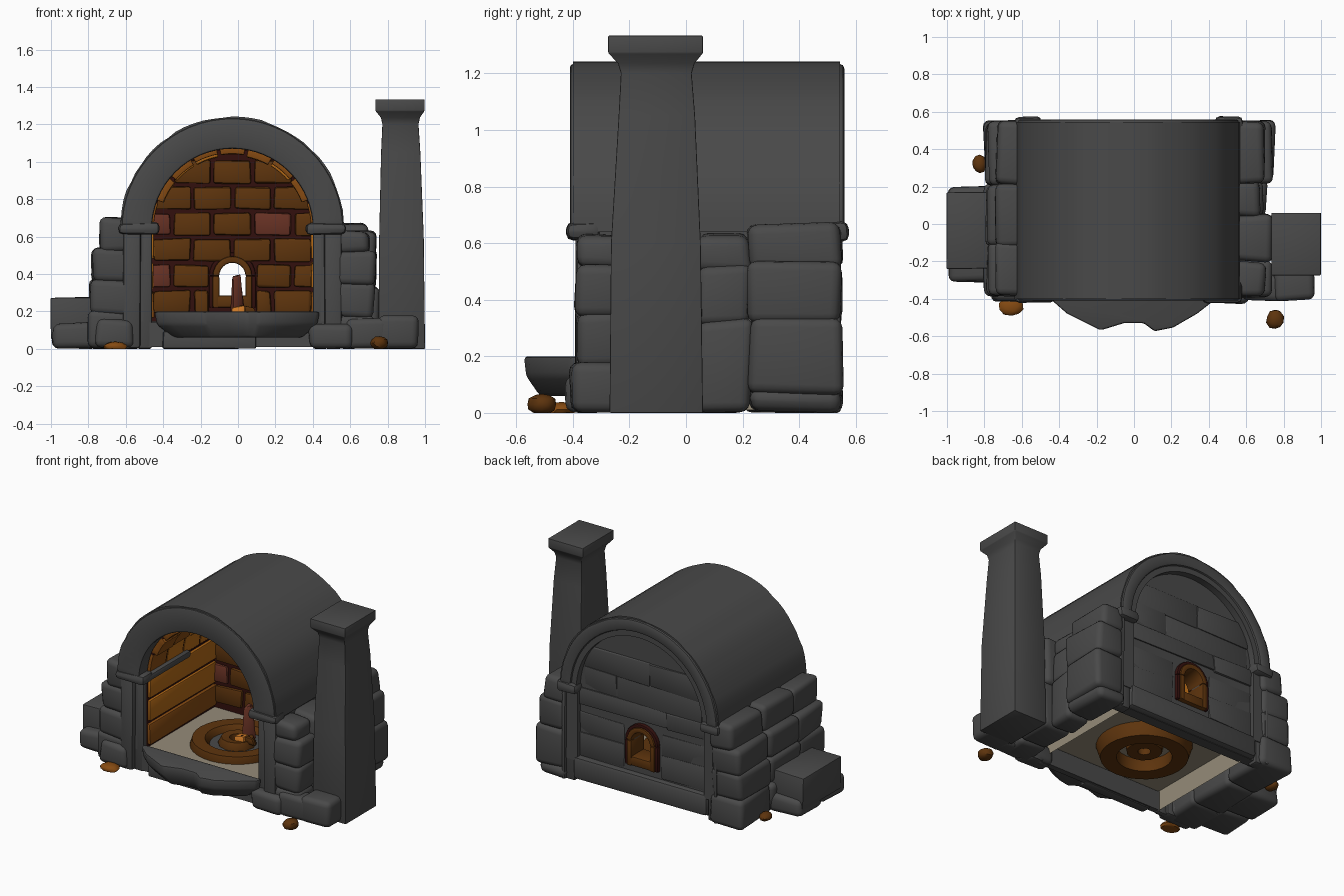
import bpy, bmesh, math, random
from mathutils import Vector

if "Cube" in bpy.data.objects:
    bpy.data.objects.remove(bpy.data.objects["Cube"])

random.seed(4)
CX, CZ, R = -0.03, 0.64, 0.60          # vault axis and outer radius
FZ = 0.145                             # hearth floor height


def mat(name, r, g, b):
    m = bpy.data.materials.new(name)
    m.diffuse_color = (r, g, b, 1)
    m.use_nodes = True
    m.node_tree.nodes["Principled BSDF"].inputs["Base Color"].default_value = m.diffuse_color
    return m


GRAY = mat("dark_stone", 0.067, 0.067, 0.067)
BROWN = mat("brown_brick", 0.11, 0.034, 0.004)
RED = mat("red_brick", 0.14, 0.032, 0.018)
MORTAR = mat("dark_red_mortar", 0.032, 0.005, 0.004)
AMBER = mat("amber_brick", 0.24, 0.07, 0.006)
ORANGE = mat("orange_brick", 0.45, 0.14, 0.008)
BEIGE = mat("beige_floor", 0.30, 0.26, 0.19)
EMBER = mat("ember", 0.6, 0.19, 0.02)


def make(me_name, bm, m):
    me = bpy.data.meshes.new(me_name)
    bm.to_mesh(me)
    bm.free()
    me.materials.append(m)
    ob = bpy.data.objects.new(me_name, me)
    bpy.context.collection.objects.link(ob)
    return ob


def finish(bm, name, m, bevel=0, seg=2):
    bmesh.ops.recalc_face_normals(bm, faces=bm.faces)
    if bevel:
        edges = [e for e in bm.edges if e.calc_face_angle(0) > 0.5]
        bmesh.ops.bevel(bm, geom=edges, offset=bevel, segments=seg, profile=0.5,
                        affect='EDGES', clamp_overlap=True)
    return make(name, bm, m)


def box(name, m, x0, x1, y0, y1, z0, z1, bevel=0, jit=0, seg=2):
    bm = bmesh.new()
    bmesh.ops.create_cube(bm, size=1)
    for v in bm.verts:
        v.co = Vector(((x0, x1)[v.co.x > 0], (y0, y1)[v.co.y > 0], (z0, z1)[v.co.z > 0]))
        v.co += Vector([random.uniform(-jit, jit) for _ in range(3)])
        v.co.z = max(v.co.z, 0)
    return finish(bm, name, m, bevel, seg)


def stone(name, *b):
    return box(name, GRAY, *b, bevel=0.035, jit=0.012, seg=3)


def loft(name, m, rings, bevel=0):
    """Join equal-length closed rings of points, capping both ends."""
    bm = bmesh.new()
    vs = [[bm.verts.new(p) for p in ring] for ring in rings]
    n = len(vs[0])
    for a, b in zip(vs, vs[1:]):
        for i in range(n):
            bm.faces.new((a[i], a[(i + 1) % n], b[(i + 1) % n], b[i]))
    bm.faces.new(vs[0])
    bm.faces.new(vs[-1])
    return finish(bm, name, m, bevel)


def arch(name, m, r0, r1, y0, y1, a0=0, a1=180, n=32, cx=CX, cz=CZ, bevel=0, wob=0):
    """Curved bar of rectangular section around the y axis."""
    rings = []
    for i in range(n + 1):
        a = math.radians(a0 + (a1 - a0) * i / n)
        w = random.uniform(-wob, wob)
        rings.append([(cx + r * math.cos(a), y, cz + r * math.sin(a))
                      for r, y in ((r0, y0), (r1 + w, y0), (r1 + w, y1), (r0, y1))])
    return loft(name, m, rings, bevel)


def arched_prism(name, m, cx, half, z0, zc, y0, y1):
    prof = [(cx - half, z0), (cx + half, z0)]
    prof += [(cx + half * math.cos(math.pi * i / 24), zc + half * math.sin(math.pi * i / 24))
             for i in range(25)]
    return loft(name, m, [[(x, y, z) for x, z in prof] for y in (y0, y1)])


# Vault shell with rims front and back
arch("vault_shell", GRAY, 0.475, R, -0.40, 0.545, n=36, wob=0.004)
arch("front_arch_rim", GRAY, 0.43, R - 0.007, -0.41, -0.31, bevel=0.012)
arch("back_arch_rim", GRAY, 0.51, R - 0.007, 0.45, 0.56, bevel=0.018, wob=0.002)

# Back wall with a window cut through
cutter = arched_prism("window_cutter", MORTAR, CX, 0.072, 0.28, 0.39, 0.2, 0.8)
cutter.hide_render = True
cutter.hide_viewport = True
for nm, m, y0, y1, z0 in (("back_wall", GRAY, 0.43, 0.50, 0.02), ("back_mortar", MORTAR, 0.42, 0.429, FZ)):
    w = arched_prism(nm, m, CX, 0.54, z0, CZ, y0, y1)
    mod = w.modifiers.new("window", 'BOOLEAN')
    mod.operation, mod.object, mod.solver = 'DIFFERENCE', cutter, 'EXACT'

# Window surround, brown inside with a dark red outer border
for nm, m, r0, r1, y0, y1 in (("window", BROWN, 0.07, 0.105, 0.39, 0.535),
                              ("window_border", MORTAR, 0.10, 0.125, 0.41, 0.525)):
    arch(nm + "_arch", m, r0, r1, y0, y1, n=12, cz=0.39, bevel=0.008)
    for s in (-1, 1):
        xs = sorted((CX + s * r0, CX + s * r1))
        box(nm + "_jamb", m, *xs, y0, y1, 0.22, 0.39, bevel=0.008)
box("window_sill", BROWN, CX - 0.10, CX + 0.10, 0.39, 0.53, 0.22, 0.285, bevel=0.012)

# Back wall interior bricks, split around the window
reds = {(3, -2), (3, 1), (1, -2)}
for row in range(6):
    z0 = 0.19 + row * 0.139
    z1 = z0 + 0.12
    lim = min(0.47, math.sqrt(0.56 ** 2 - max(0, z1 - CZ) ** 2))
    for k in range(-3, 4):
        c = CX + (k + 0.5 * ((row + 1) % 2)) * 0.215
        a, b = max(c - 0.098, CX - lim), min(c + 0.098, CX + lim)
        parts = [(a, b)]
        if row < 2:
            parts = [(a, min(b, CX - 0.13)), (max(a, CX + 0.13), b)]
        for p, q in parts:
            if q - p > 0.03:
                m = RED if (row, k) in reds else BROWN
                box("back_brick", m, p, q, 0.395, 0.425, z0, z1, bevel=0.014, jit=0.006)

# Vault lining bricks, proud of the front rim near the crown
arch("vault_mortar", MORTAR, 0.425, 0.48, -0.295, 0.43)
for j in range(4):
    y = -0.30 + j * 0.18
    for i in range(9):
        a = i * 20 + 1
        m = ORANGE if j and (i + j) % 4 else AMBER
        r0 = random.uniform(0.39, 0.41) if 1 <= i <= 7 else 0.42
        arch("vault_brick", m, r0, 0.45, y, y + 0.172, a, a + 18, n=4, bevel=0.006)

# Side walls, lining boards, inner mouldings, pillars and capitals
for s, side in ((-1, "left"), (1, "right")):
    def sx(a, b):
        return sorted((CX + s * a, CX + s * b))
    box(side + "_wall", GRAY, *sx(0.475, 0.585), -0.36, 0.53, FZ, 0.66)
    box(side + "_mortar", MORTAR, *sx(0.44, 0.48), -0.31, 0.43, FZ, 0.645)
    for row, m in enumerate((AMBER, ORANGE, ORANGE)):
        z0 = FZ + 0.02 + row * 0.158
        box(side + "_lining", m, *sx(0.42, 0.46), -0.30, 0.415, z0, z0 + 0.138, 0.01, 0.005)
    box(side + "_moulding", GRAY, *sx(0.39, 0.47), -0.36, 0.1, 0.62, 0.665, bevel=0.015)
    for end, y0, y1, yc0, yc1 in (("front", -0.39, -0.3, -0.42, -0.30),
                                  ("back", 0.45, 0.545, 0.45, 0.575)):
        inner = 0.43 if end == "front" else 0.50
        box(f"{side}_{end}_pillar", GRAY, *sx(inner + 0.06, 0.585), y0, y1, 0, 0.63, 0.015, 0.004)
        box(f"{side}_{end}_pillar_inner", GRAY, *sx(inner, inner + 0.08),
            y0 + 0.03 * (end == "front"), y1 - 0.02, 0, 0.63, 0.012)
        box(f"{side}_{end}_capital", GRAY, *sx(inner - 0.035, 0.61), yc0, yc1, 0.61, 0.675, 0.025, 0.006)

# Low relief stones and sill on the back
for z0, z1, d, mid in ((0.18, 0.34, .508, .14), (0.33, 0.48, .505, .14), (0.47, 0.64, .508, -.18),
                       (0.63, 0.79, .504, .2), (0.78, 0.94, .507, -.05)):
    edge = 0.5 if z1 < 0.75 else 0.44
    spans = ((-edge, -0.14), (0.14, edge)) if z0 < 0.46 else ((-edge, mid), (mid, edge))
    for a, b in spans:
        box("back_course", GRAY, CX + a, CX + b, 0.48, d, max(z0, 0.53 if z0 > 0.46 else 0), z1, 0.006, 0.008)
box("back_sill", GRAY, CX - 0.5, CX + 0.5, 0.44, 0.54, 0.02, 0.17, 0.025, 0.006)

# Rough stones stacked against both sides
for y0, y1 in ((-0.38, -0.10), (-0.12, 0.21), (0.21, 0.55)):
    for z0, z1, out in ((0, 0.20, 0.80), (0.18, 0.37, 0.79), (0.35, 0.54, 0.78), (0.52, 0.70, 0.735)):
        stone("left_wall_stone", -out, -0.56, y0, y1, z0, z1)
for y0, y1, rows in ((-0.39, -0.2, ((0, .18, .73), (.16, .36, .73), (.34, .53, .74), (.51, .63, .70))),
                     (-0.2, 0.05, ((0, .33, .76), (.31, .63, .73))),
                     (0.04, 0.23, ((0, .33, .71), (.31, .52, .70), (.5, .63, .67))),
                     (0.22, 0.55, ((0, .09, .73), (.06, .33, .75), (.32, .53, .74), (.51, .67, .70)))):
    for z0, z1, out in rows:
        stone("right_wall_stone", 0.53, out, y0, y1, z0, z1)

# Low side bench on the left and ground stones
box("side_bench", GRAY, -1.0, -0.76, -0.24, 0.17, 0.05, 0.275, 0.008, 0.004)
stone("bench_foot_front", -0.99, -0.74, -0.31, -0.06, 0, 0.14)
stone("bench_foot_back", -0.99, -0.74, -0.06, 0.20, 0, 0.13)
stone("front_foot_left", -0.76, -0.56, -0.41, -0.27, 0, 0.16)
stone("front_foot_right", 0.38, 0.62, -0.42, -0.30, 0, 0.14)
stone("front_foot_far_right", 0.58, 0.80, -0.41, -0.27, 0, 0.16)

# Chimney with flared cap
loft("chimney", GRAY, [[(x0, y0, z), (x1, y0, z), (x1, y1, z), (x0, y1, z)] for z, x0, x1, y0, y1 in (
    (0, .75, 1.0, -.27, .06), (.6, .755, .993, -.265, .052), (1.05, .765, .975, -.238, .032),
    (1.2, .772, .965, -.23, .02), (1.235, .765, .972, -.24, .03), (1.272, .735, .997, -.275, .06),
    (1.333, .735, .997, -.275, .06))], bevel=0.004)
stone("chimney_foot", 0.75, 0.97, -0.41, -0.2, 0, 0.17)

# Hearth lip, undercut towards the bottom
lip = [(-.45, -.37), (-.44, -.41), (-.36, -.48), (-.18, -.57), (-.05, -.53), (.05, -.53),
       (.11, -.575), (.21, -.555), (.34, -.48), (.43, -.41), (.44, -.37)]
loft("hearth_lip", GRAY, [[(x * k, -0.32 + (y + 0.32) * k, z) for x, y in lip]
                          for z, k in ((.06, .78), (.13, .97), (.2, 1))], bevel=0.014)
box("front_base", GRAY, -0.40, 0.10, -0.40, -0.33, 0, 0.09, 0.01, 0.005)
box("front_base_back", GRAY, -0.48, 0.42, -0.36, -0.32, 0.01, 0.14)

# Hearth floor sheet with beige side skirts under it
bm = bmesh.new()
for x0, x1, za, zb in ((-.47, .42, FZ, FZ), (-.47, -.47, 0.01, FZ), (.42, .42, 0.07, FZ)):
    bm.faces.new([bm.verts.new(p) for p in ((x0, -.36, za), (x1, -.36, zb), (x1, .45, zb), (x0, .45, za))]
                 if x0 != x1 else
                 [bm.verts.new(p) for p in ((x0, -.36, za), (x0, .45, za), (x0, .45, zb), (x0, -.36, zb))])
make("hearth_floor", bm, BEIGE)

# Fire pit ring, ash bed and embers
RX, RY = -0.04, 0.05


def lathe(name, m, prof, n=32):
    bm = bmesh.new()
    vs = [[bm.verts.new((RX + r * math.cos(2 * math.pi * i / n),
                         RY + r * math.sin(2 * math.pi * i / n), z)) for r, z in prof] for i in range(n)]
    k = len(prof)
    for i in range(n):
        a, b = vs[i], vs[(i + 1) % n]
        for j in range(k):
            bm.faces.new((a[j], b[j], b[(j + 1) % k], a[(j + 1) % k]))
    return finish(bm, name, m)


lathe("pit_ring", BROWN, [(.17, .06), (.27, .06), (.295, .14), (.28, .19), (.20, .19), (.17, .15)])
lathe("ash_bed", GRAY, [(.06, .147), (.182, .147), (.182, .152), (.06, .152)])
lathe("pit_core", BROWN, [(.04, .10), (.11, .10), (.12, .16), (.10, .20), (.05, .195)], n=12)
box("burnt_log", RED, -0.03, 0.03, 0.09, 0.14, 0.15, 0.39, 0.012, 0.022)
box("side_log", BROWN, 0.0, 0.09, 0.02, 0.07, 0.17, 0.225, 0.012, 0.015)
box("ember_chunk", EMBER, -0.03, 0.04, 0.0, 0.07, 0.17, 0.23, 0.015, 0.01)

# Loose rocks on the ground
for m, x, y, z, rx, ry, rz in ((AMBER, -.655, -.44, .012, .07, .055, .027),
                               (BROWN, -.825, .32, .03, .04, .05, .03),
                               (BROWN, .755, -.51, .03, .05, .055, .04)):
    bm = bmesh.new()
    bmesh.ops.create_icosphere(bm, subdivisions=2, radius=1)
    for v in bm.verts:
        k = random.uniform(0.9, 1.04)
        v.co = Vector((x + v.co.x * rx * k, y + v.co.y * ry * k, max(0, z + v.co.z * rz * k)))
    finish(bm, "loose_rock", m)

# Smooth shading with sharp edges kept
for o in bpy.data.objects:
    if not o.hide_render:
        o.select_set(True)
        bpy.context.view_layer.objects.active = o
bpy.ops.object.shade_smooth_by_angle(angle=math.radians(38))
